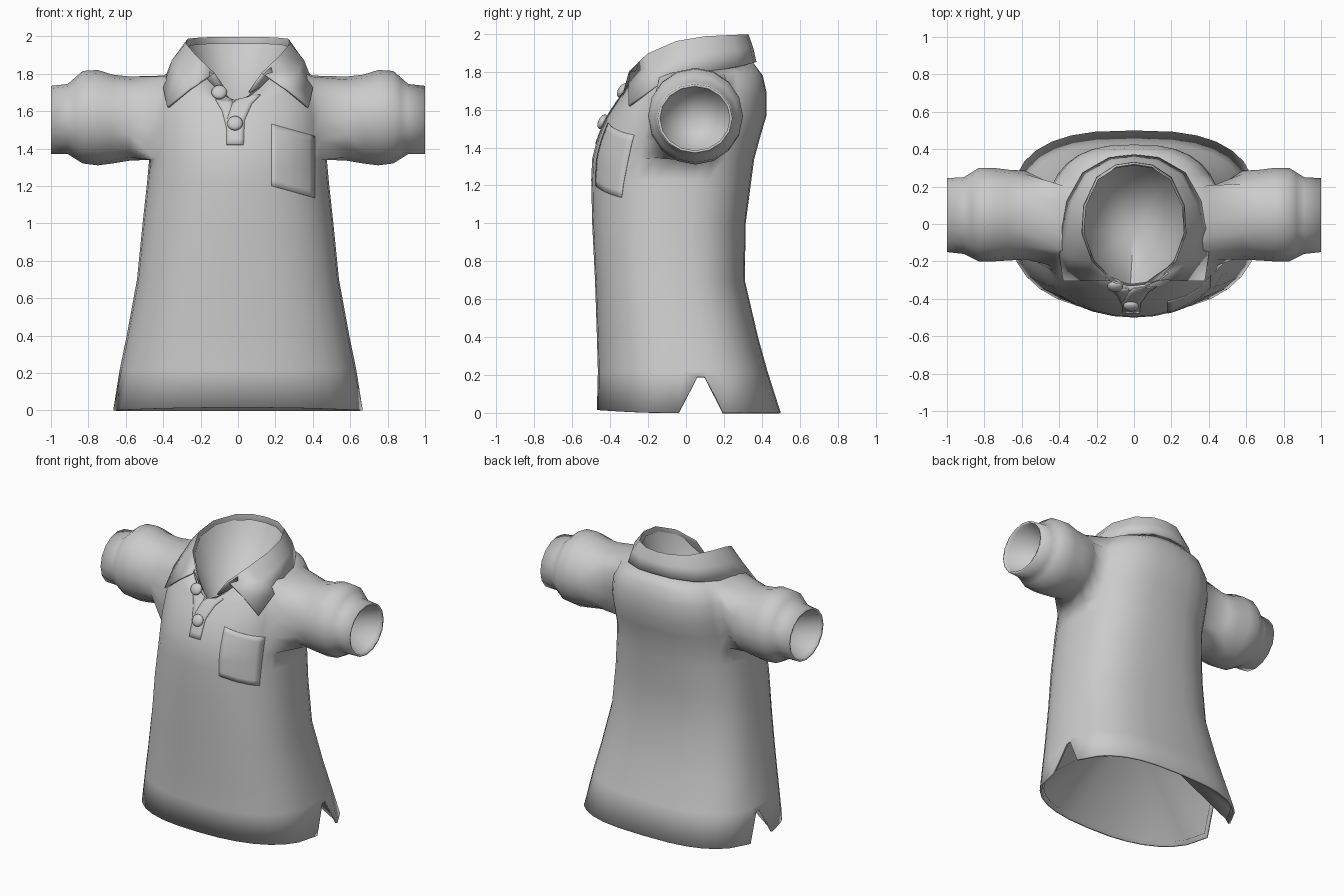
import bpy, bmesh, math
from mathutils import Vector
from mathutils.bvhtree import BVHTree

if "Cube" in bpy.data.objects:
    bpy.data.objects.remove(bpy.data.objects["Cube"])

cloth = bpy.data.materials.new("grey_cloth")
cloth.use_nodes = True
GREY = (0.6, 0.6, 0.6, 1)
cloth.diffuse_color = GREY
cloth.node_tree.nodes["Principled BSDF"].inputs["Base Color"].default_value = GREY


def finish(name, bm, thickness=0, angle=60, offset=-1):
    """Turn a bmesh into a smooth shaded object, optionally with cloth thickness."""
    mesh = bpy.data.meshes.new(name)
    bm.to_mesh(mesh)
    bm.free()
    ob = bpy.data.objects.new(name, mesh)
    bpy.context.collection.objects.link(ob)
    mesh.materials.append(cloth)
    if thickness:
        mod = ob.modifiers.new("thickness", "SOLIDIFY")
        mod.thickness, mod.offset = thickness, offset
    bpy.ops.object.select_all(action="DESELECT")
    ob.select_set(True)
    bpy.context.view_layer.objects.active = ob
    bpy.ops.object.shade_smooth_by_angle(angle=math.radians(angle))
    return ob


def power(v, e):
    return math.copysign(abs(v) ** e, v)


# Torso: rings of (front z, side z, back z, half width, front y, back y, squareness)
N = 32
RINGS = [
    (0.015, 0, 0, .67, -.47, .50, 2.4), (.22, .22, .22, .632, -.465, .43, 2.4),
    (.4, .4, .4, .595, -.47, .38, 2.4), (.7, .7, .7, .54, -.48, .31, 2.4),
    (1.0, 1.0, 1.0, .51, -.495, .315, 2.3), (1.23, 1.23, 1.23, .485, -.5, .345, 2.2),
    (1.34, 1.34, 1.34, .475, -.495, .36, 2.2), (1.42, 1.45, 1.45, .475, -.475, .39, 2.2),
    (1.5, 1.57, 1.57, .47, -.445, .425, 2.2), (1.58, 1.69, 1.69, .455, -.405, .425, 2.2),
    (1.64, 1.79, 1.78, .40, -.365, .405, 2.2), (1.66, 1.84, 1.86, .29, -.34, .345, 2),
]
ARM = 6                       # first ring and first column of the armhole
bm = bmesh.new()
grid = []
for k, (zf, zs, zb, hw, yf, yb, n) in enumerate(RINGS):
    row = []
    for i in range(N):
        t = math.tau * i / N
        s, c = math.sin(t), math.cos(t)
        drop = abs(c) ** (5 if k == len(RINGS) - 1 and c > 0 else 2)
        z = zs + ((zf if c > 0 else zb) - zs) * drop
        e = 2 / (n if c > 0 or k == len(RINGS) - 1 else n + .4)
        y = (yf + yb) / 2 - (yb - yf) / 2 * power(c, e)
        row.append(bm.verts.new((hw * power(s, e), y, z)))
    grid.append(row)
grid[-1][0].co.x = -.02

# Hem slits at the sides
for col, x, y, z in ((7, .667, -.04, 0), (8, .637, .06, .19), (9, .636, .10, .19), (10, .66, .2, 0)):
    grid[0][col].co = (x, y, z)
    grid[0][N - col].co = (-x, y, z)

cols = range(ARM, ARM + 4)
armhole_cols = set(cols) | {N - 1 - i for i in cols}
for k in range(len(RINGS) - 1):
    for i in range(N):
        if i in armhole_cols and ARM <= k < ARM + 4:
            continue
        j = (i + 1) % N
        bm.faces.new((grid[k][i], grid[k][j], grid[k + 1][j], grid[k + 1][i]))

# Openings that get a lining: name, rim points, tip
linings = [("hem_lining", [v.co.copy() for v in grid[0]], Vector((0, 0, .56)))]

# Sleeves: rings of (x, bottom z, top z, front y, back y) grown from the armholes
SLEEVE = [(.58, 1.335, 1.785, -.19, .285), (.67, 1.32, 1.795, -.195, .29),
          (.75, 1.31, 1.82, -.2, .3), (.83, 1.32, 1.815, -.2, .3),
          (.87, 1.345, 1.78, -.18, .275), (.91, 1.37, 1.745, -.16, .25),
          (1.0, 1.37, 1.735, -.15, .245)]
path = ([(0, i) for i in range(4)] + [(i, 4) for i in range(4)]
        + [(4, 4 - i) for i in range(4)] + [(4 - i, 0) for i in range(4)])
for side, label in ((1, "left"), (-1, "right")):
    loop = [grid[ARM + r][(side * (ARM + c)) % N] for r, c in path]
    for x, z0, z1, y0, y1 in SLEEVE:
        ring = []
        for i in range(16):
            a = math.tau * i / 16 - math.pi * .75
            ring.append(bm.verts.new((side * x, (y0 + y1) / 2 + (y1 - y0) / 2 * math.cos(a),
                                      (z0 + z1) / 2 + (z1 - z0) / 2 * math.sin(a))))
        for i in range(16):
            j = (i + 1) % 16
            quad = (loop[i], loop[j], ring[j], ring[i])
            bm.faces.new(quad if side > 0 else quad[::-1])
        loop = ring
    linings.append((label + "_sleeve_lining", [v.co.copy() for v in loop],
                    Vector((side * .6, .05, 1.55))))
bm.normal_update()
surface = BVHTree.FromBMesh(bm)
finish("shirt_body", bm, .014, 120)


def on_front(x, z, lift):
    """Point on the shirt front, raised a little off the cloth."""
    hit, normal, _, _ = surface.ray_cast(Vector((x, -2, z)), Vector((0, 1, 0)))
    if hit is None or hit.y > -.1:
        hit, normal, _, _ = surface.find_nearest(Vector((x, -.35, z)))
    return hit + normal * lift, normal


def strip(bm, rows):
    """Quads between successive rows of points."""
    rows = [[bm.verts.new(p) for p in row] for row in rows]
    for a, b in zip(rows, rows[1:]):
        for i in range(len(a) - 1):
            bm.faces.new((a[i], a[i + 1], b[i + 1], b[i]))


def patch(name, edges, across, steps, lift, slope=0):
    """Cloth patch draped on the front; edges are (left x, right x, z) from the bottom up."""
    rows = []
    for (l0, r0, z0), (l1, r1, z1) in zip(edges, edges[1:]):
        for s in range(steps + (z1 == edges[-1][2])):
            f = s / steps
            l, r, z = l0 + (l1 - l0) * f, r0 + (r1 - r0) * f, z0 + (z1 - z0) * f
            rows.append([on_front(l + (r - l) * i / across, z - slope * (r - l) * i / across, lift)[0]
                         for i in range(across + 1)])
    bm = bmesh.new()
    strip(bm, rows)
    finish(name, bm, .004)


# Placket strips and chest pocket
patch("placket_under", [(-.06, -.01, 1.5), (-.085, -.02, 1.6), (-.12, -.03, 1.66)], 3, 4, .003)
patch("placket_over", [(-.06, .03, 1.42), (-.06, .035, 1.55), (-.03, .075, 1.64),
                       (.03, .12, 1.685)], 4, 4, .005)
patch("chest_pocket", [(.18, .41, 1.2), (.18, .41, 1.53)], 8, 10, .003, .28)

# Buttons
for name, x, z in (("upper_button", -.1, 1.695), ("lower_button", -.015, 1.53)):
    place, normal = on_front(x, z, .012)
    bm = bmesh.new()
    bmesh.ops.create_uvsphere(bm, u_segments=16, v_segments=10, radius=.042)
    bmesh.ops.scale(bm, vec=(1, 1, .55), verts=bm.verts)
    ob = finish(name, bm)
    ob.location = place
    ob.rotation_euler = normal.to_track_quat("Z", "Y").to_euler()

# Folded collar: half rows from the front opening to the centre back
NECK = [(.06, -.325, 1.70), (.19, -.225, 1.77), (.265, -.05, 1.80), (.265, .1, 1.81),
        (.19, .24, 1.82), (.1, .31, 1.83), (0, .326, 1.83)]
FOLD = [(.13, -.30, 1.80), (.225, -.2, 1.89), (.28, -.05, 1.955), (.27, .1, 1.98),
        (.2, .25, 1.987), (.1, .315, 1.99), (0, .33, 1.99)]
EDGE = [(.375, -.30, 1.62), (.395, -.16, 1.72), (.385, -.02, 1.775), (.355, .12, 1.80),
        (.27, .27, 1.825), (.13, .35, 1.845), (0, .365, 1.85)]


def whole(half):
    return [Vector(p) for p in half] + [Vector((-x, y, z)) for x, y, z in half[-2::-1]]


neck, fold, edge = whole(NECK), whole(FOLD), whole(EDGE)
middle = [f.lerp(e, .5) + Vector((f.x * .05, 0, .006)) for f, e in zip(fold, edge)]
bm = bmesh.new()
strip(bm, [neck, fold, middle, edge])
bmesh.ops.recalc_face_normals(bm, faces=bm.faces)
finish("collar", bm, .014, 70, 0)

# Funnel shaped linings that close the openings from inside
linings.append(("neck_lining", fold + [neck[-1], Vector((-.02, -.335, 1.66)), neck[0]],
                Vector((0, -.02, 1.3))))
for name, rim, tip in linings:
    bm = bmesh.new()
    ring = [bm.verts.new(p.lerp(tip, .04)) for p in rim]
    point = bm.verts.new(tip)
    for a, b in zip(ring, ring[1:] + ring[:1]):
        bm.faces.new((a, b, point))
    finish(name, bm)
